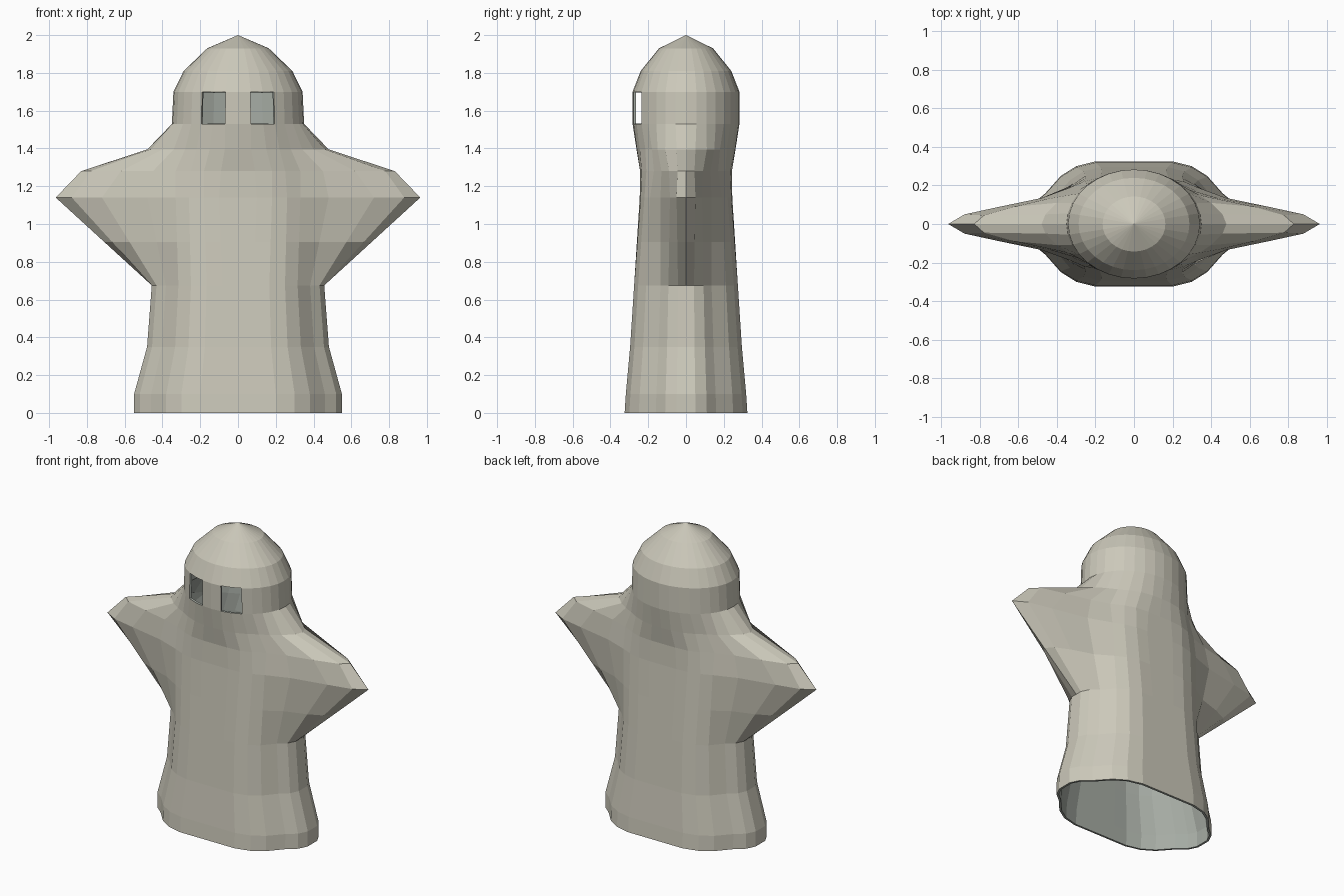
import bpy, bmesh, math

if "Cube" in bpy.data.objects:
    bpy.data.objects.remove(bpy.data.objects["Cube"])


def material(name, rgb):
    m = bpy.data.materials.new(name)
    m.diffuse_color = (*rgb, 1)
    m.use_nodes = True
    m.node_tree.nodes["Principled BSDF"].inputs["Base Color"].default_value = m.diffuse_color
    return m


cloth = material("pale_cloth", (0.60, 0.58, 0.49))
lining = material("grey_lining", (0.38, 0.41, 0.37))

# Quarter outlines, from the front centre (0, y) to the side tip (x, 0)
HEM = [(0, .325), (.1, .325), (.2, .325), (.3, .30), (.38, .25),
       (.46, .16), (.52, .11), (.55, .05), (.55, 0)]
ARMS = [(0, .245), (.1, .245), (.18, .24), (.26, .22), (.33, .19),
        (.48, .135), (.72, .085), (.88, .05), (.965, 0)]
SHOULDERS = [(0, .243), (.09, .243), (.18, .235), (.25, .21), (.33, .17),
             (.45, .13), (.62, .09), (.78, .045), (.83, 0)]
NECK = [(0, .262), (.07, .26), (.15, .245), (.22, .215), (.28, .18),
        (.34, .15), (.40, .11), (.46, .05), (.48, 0)]


def scaled(outline, sx, sy):
    return [(x * sx, y * sy) for x, y in outline]


def blend(a, b, t):
    return [(p[0] + (q[0] - p[0]) * t, p[1] + (q[1] - p[1]) * t) for p, q in zip(a, b)]


def oval(rx, ry):
    return [(rx * math.sin(k * math.pi / 16), ry * math.cos(k * math.pi / 16)) for k in range(9)]


def full_ring(q):
    """Mirror a quarter outline into 32 points, anticlockwise from the front."""
    right = [(x, -y) for x, y in q] + [(x, y) for x, y in q[-2::-1]]
    return right + [(-x, y) for x, y in right[-2:0:-1]]


WAIST = scaled(HEM, .83, .845)
levels = [
    (0, HEM), (.10, scaled(HEM, 1, .98)), (.35, scaled(HEM, .875, .91)),
    (.675, WAIST), (.905, blend(WAIST, ARMS, .495)), (1.14, ARMS),
    (1.28, SHOULDERS), (1.395, NECK),
    (1.53, oval(.35, .283)), (1.70, oval(.342, .283)),
    (1.81, oval(.288, .24)), (1.93, oval(.163, .143)),
]
EYE_LEVEL = 8

# Sheet body: lofted rings, leaving out the eye holes
bm = bmesh.new()
rings = [[bm.verts.new((x, y, z)) for x, y in full_ring(q)] for z, q in levels]
for i in range(len(rings) - 1):
    a, b = rings[i], rings[i + 1]
    for k in range(32):
        if i == EYE_LEVEL and k in (1, 2, 29, 30):
            continue
        n = (k + 1) % 32
        bm.faces.new((a[k], a[n], b[n], b[k]))
tip = bm.verts.new((0, 0, 2))
for k in range(32):
    bm.faces.new((rings[-1][k], rings[-1][(k + 1) % 32], tip))
mesh = bpy.data.meshes.new("ghost_sheet")
bm.to_mesh(mesh)
bm.free()
mesh.materials.append(cloth)
mesh.materials.append(lining)
sheet = bpy.data.objects.new("ghost_sheet", mesh)
bpy.context.collection.objects.link(sheet)

# Cloth thickness, with a grey lining inside
thick = sheet.modifiers.new("thickness", 'SOLIDIFY')
thick.thickness = 0.014
thick.offset = -1
thick.material_offset = 1
thick.material_offset_rim = 1
